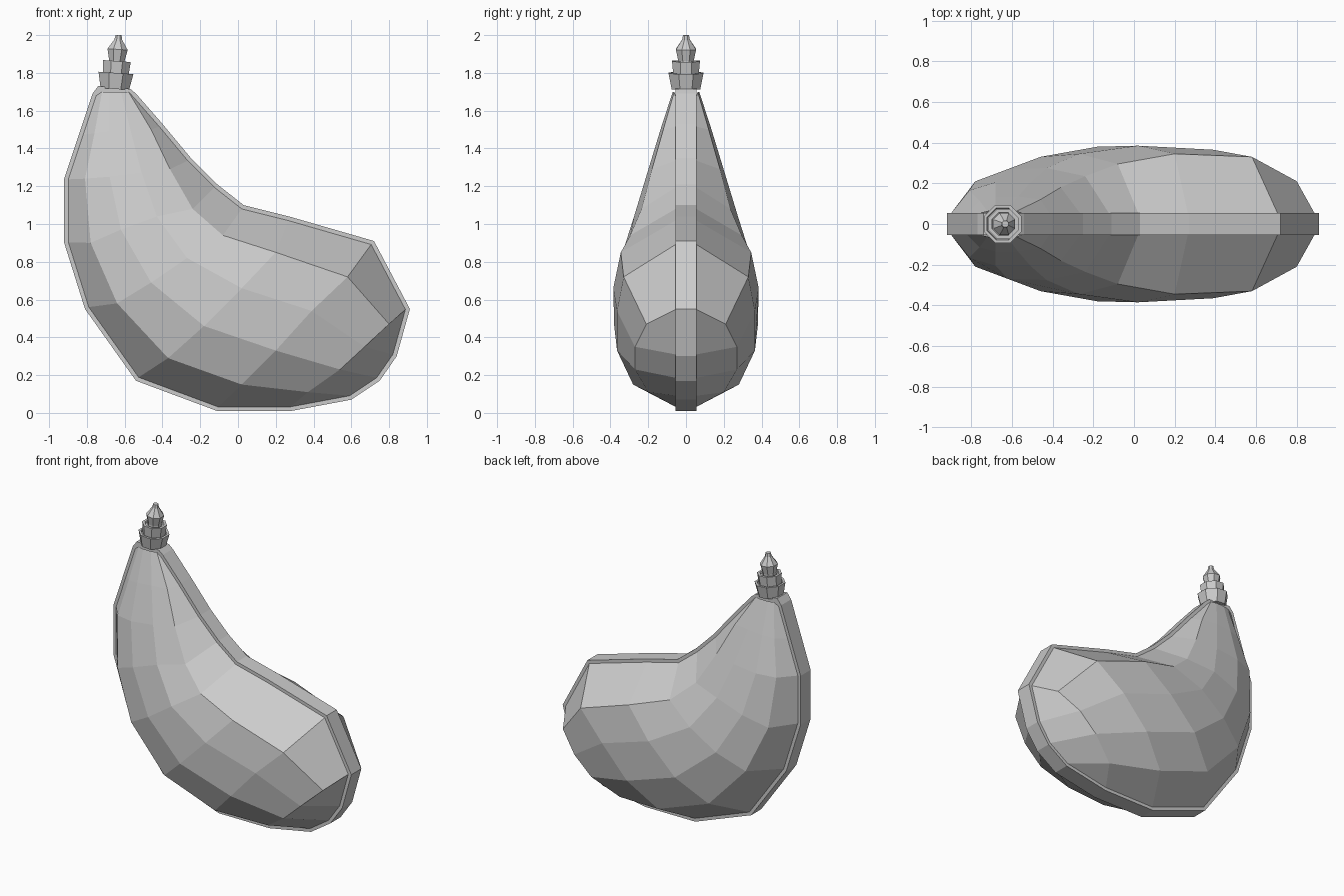
import bpy, bmesh, math
from mathutils import Matrix, Vector

old = bpy.data.objects.get("Cube")
if old:
    bpy.data.objects.remove(old)

GREY = (0.6, 0.6, 0.6, 1)
mat = bpy.data.materials.new("worn grey")
mat.use_nodes = True
mat.diffuse_color = GREY
mat.node_tree.nodes["Principled BSDF"].inputs["Base Color"].default_value = GREY

BAND = 0.055   # half thickness of the seam band
RIM = 0.022    # how far the band stands proud of the pouch


def finish(name, bm):
    bmesh.ops.remove_doubles(bm, verts=bm.verts, dist=0.0005)
    bmesh.ops.dissolve_degenerate(bm, edges=bm.edges, dist=0.0005)
    bmesh.ops.recalc_face_normals(bm, faces=bm.faces)
    mesh = bpy.data.meshes.new(name)
    bm.to_mesh(mesh)
    bm.free()
    mesh.materials.append(mat)
    obj = bpy.data.objects.new(name, mesh)
    bpy.context.collection.objects.link(obj)
    return obj


def inset(points, d):
    """Move a counter-clockwise outline inwards by d."""
    out = []
    for i, p in enumerate(points):
        a = (p - points[i - 1]).normalized()
        b = (points[(i + 1) % len(points)] - p).normalized()
        na, nb = Vector((-a.y, a.x)), Vector((-b.y, b.x))
        out.append(p + (na + nb) * d / (1 + na.dot(nb)))
    return out


# Side outline: down the outer curve, round the end, back up the inner curve
outer = [(-.77, 1.69), (-.84, 1.48), (-.92, 1.24), (-.92, .9), (-.81, .55),
         (-.54, .17), (-.11, .01), (.28, .01)]
end = [(.6, .07), (.75, .17), (.84, .3)]
inner = [(.91, .55), (.72, .91), (.27, 1.04), (.03, 1.1), (-.11, 1.21),
         (-.25, 1.35), (-.4, 1.53), (-.54, 1.69)]
shoulders = [(-.57, 1.715), (-.74, 1.73)]
outline = [Vector(p) for p in outer + end + inner + shoulders]

# Seam band
bm = bmesh.new()
front = bm.faces.new([bm.verts.new((p.x, -BAND, p.y)) for p in outline])
ext = bmesh.ops.extrude_face_region(bm, geom=[front], use_keep_orig=True)
bmesh.ops.translate(bm, vec=(0, 2 * BAND, 0),
                    verts=[v for v in ext["geom"] if isinstance(v, bmesh.types.BMVert)])
finish("seam_band", bm)

# Pouch: ribs run from the inner seam over the bulge to the outer seam
seam = inset(outline, RIM)
bulge = [
    [(-.58, .062, 1.7), (-.62, .07, 1.7), (-.68, .07, 1.7), (-.72, .062, 1.7)],
    [(-.46, .12, 1.5), (-.57, .135, 1.5), (-.68, .135, 1.49), (-.76, .115, 1.48)],
    [(-.36, .18, 1.29), (-.51, .205, 1.27), (-.68, .205, 1.25), (-.81, .165, 1.24)],
    [(-.24, .235, 1.08), (-.43, .275, 1.04), (-.62, .27, .97), (-.78, .21, .9)],
    [(-.08, .295, .94), (-.27, .345, .82), (-.46, .33, .69), (-.64, .26, .58)],
    [(.2, .345, .85), (.02, .385, .66), (-.18, .38, .46), (-.37, .28, .29)],
    [(.58, .33, .72), (.39, .365, .54), (.2, .365, .33), (.02, .28, .15)],
    [(.8, .21, .47), (.67, .27, .35), (.54, .27, .23), (.37, .2, .11)],
]


def on_seam(i):
    return (seam[i].x, BAND, seam[i].y)


ribs = [[on_seam(18 - i)] + row + [on_seam(i)] for i, row in enumerate(bulge)]
ribs.append([on_seam(i) for i in (11, 11, 10, 9, 8, 7)])

for name, side in (("pouch_front", -1), ("pouch_back", 1)):
    bm = bmesh.new()
    grid = [[bm.verts.new((x, y * side, z)) for x, y, z in rib] for rib in ribs]
    for r0, r1 in zip(grid, grid[1:]):
        for j in range(len(r0) - 1):
            quad = (r0[j], r0[j + 1], r1[j + 1], r1[j])
            bm.faces.new(quad if side > 0 else quad[::-1])
    bmesh.ops.remove_doubles(bm, verts=bm.verts, dist=0.0005)
    obj = finish(name, bm)
    # keep the open shell facing outwards
    if sum(p.normal.y * p.area for p in obj.data.polygons) * side < 0:
        obj.data.flip_normals()


# Spout parts: eight-sided turned shapes on a slightly tilted axis
def turned(name, profile, sides=8):
    bm = bmesh.new()
    rings = []
    for r, h in profile:
        angles = [(k + .5) * math.tau / sides for k in range(sides)]
        rings.append([bm.verts.new((r * math.cos(a), r * math.sin(a), h)) for a in angles])
    for a, b in zip(rings, rings[1:]):
        for k in range(sides):
            n = (k + 1) % sides
            bm.faces.new((a[k], a[n], b[n], b[k]))
    bm.faces.new(rings[0][::-1])
    bm.faces.new(rings[-1])
    tilt = Matrix.Translation((-.652, 0, 1.715)) @ Matrix.Rotation(math.radians(4), 4, "Y")
    bmesh.ops.transform(bm, matrix=tilt, verts=bm.verts)
    finish(name, bm)


turned("spout_cup", [(.082, 0), (.1, .085), (.084, .085), (.08, .07)])
turned("spout_collar", [(.07, .05), (.08, .148), (.062, .148), (.058, .135)])
turned("stopper", [(.044, .11), (.044, .15), (.058, .21), (.022, .262), (.017, .286)])
